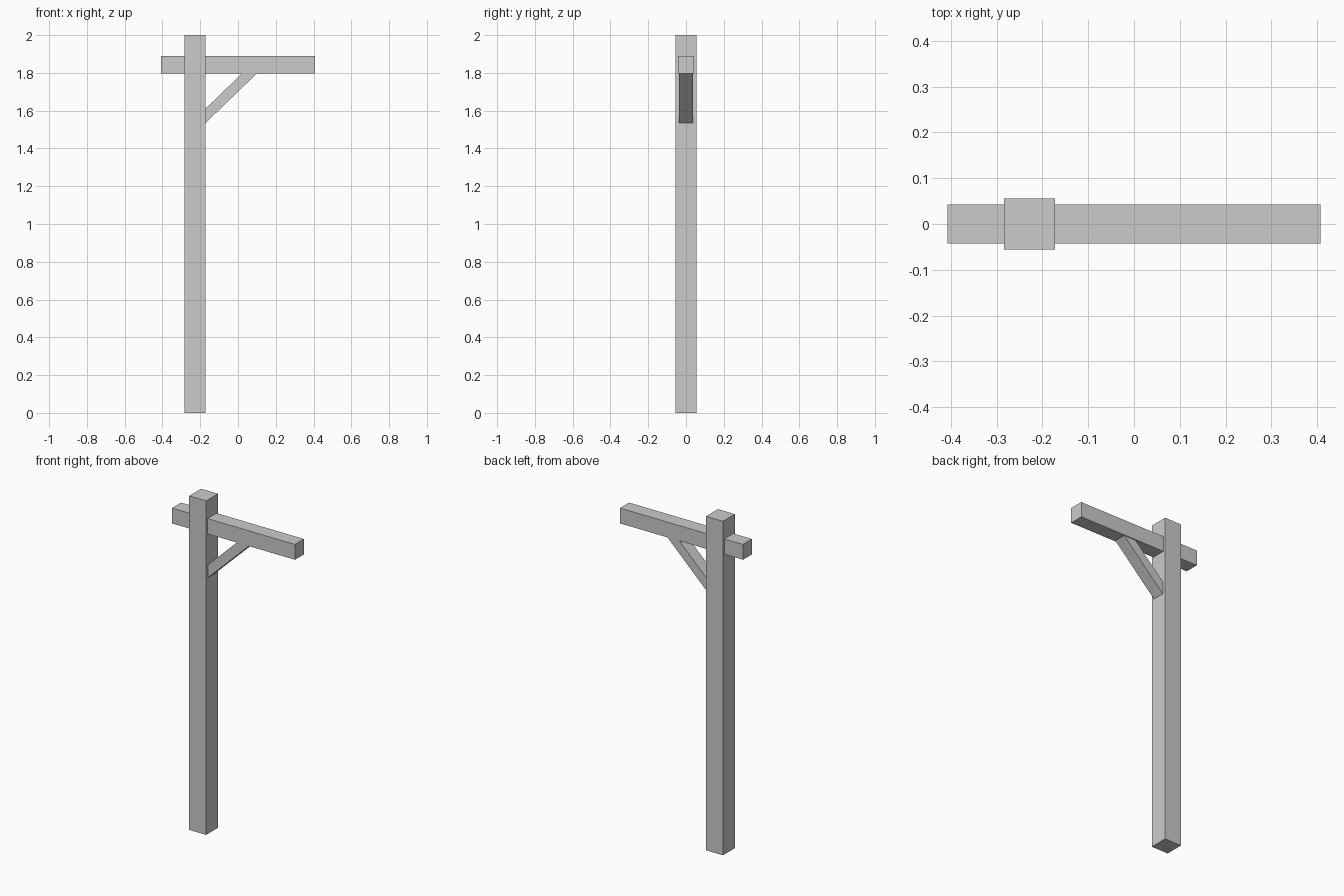
import bpy

if "Cube" in bpy.data.objects:
    bpy.data.objects.remove(bpy.data.objects["Cube"])

def prism(name, profile, half_depth):
    """Extrude an x-z profile (counter-clockwise seen from the front) along y."""
    n = len(profile)
    verts = [(x, y, z) for y in (-half_depth, half_depth) for x, z in profile]
    faces = [tuple(range(n)), tuple(reversed(range(n, 2 * n)))]
    faces += [(i, i + n, (i + 1) % n + n, (i + 1) % n) for i in range(n)]
    mesh = bpy.data.meshes.new(name)
    mesh.from_pydata(verts, [], faces)
    mesh.update()
    obj = bpy.data.objects.new(name, mesh)
    bpy.context.collection.objects.link(obj)
    return obj

def rect(x0, x1, z0, z1):
    return [(x0, z0), (x1, z0), (x1, z1), (x0, z1)]

POST_L, POST_R = -0.284, -0.172
BEAM_Z = 1.797

# Upright square post
prism("post", rect(POST_L, POST_R, 0, 2), 0.056)

# Cross beam passing through the post
prism("cross_beam", rect(-0.407, 0.407, BEAM_Z, 1.889), 0.0425)

# Diagonal brace, mitred against the post and the beam
prism("brace", [(POST_R, 1.534), (0.1, BEAM_Z), (0.021, BEAM_Z), (POST_R, 1.61)], 0.037)
